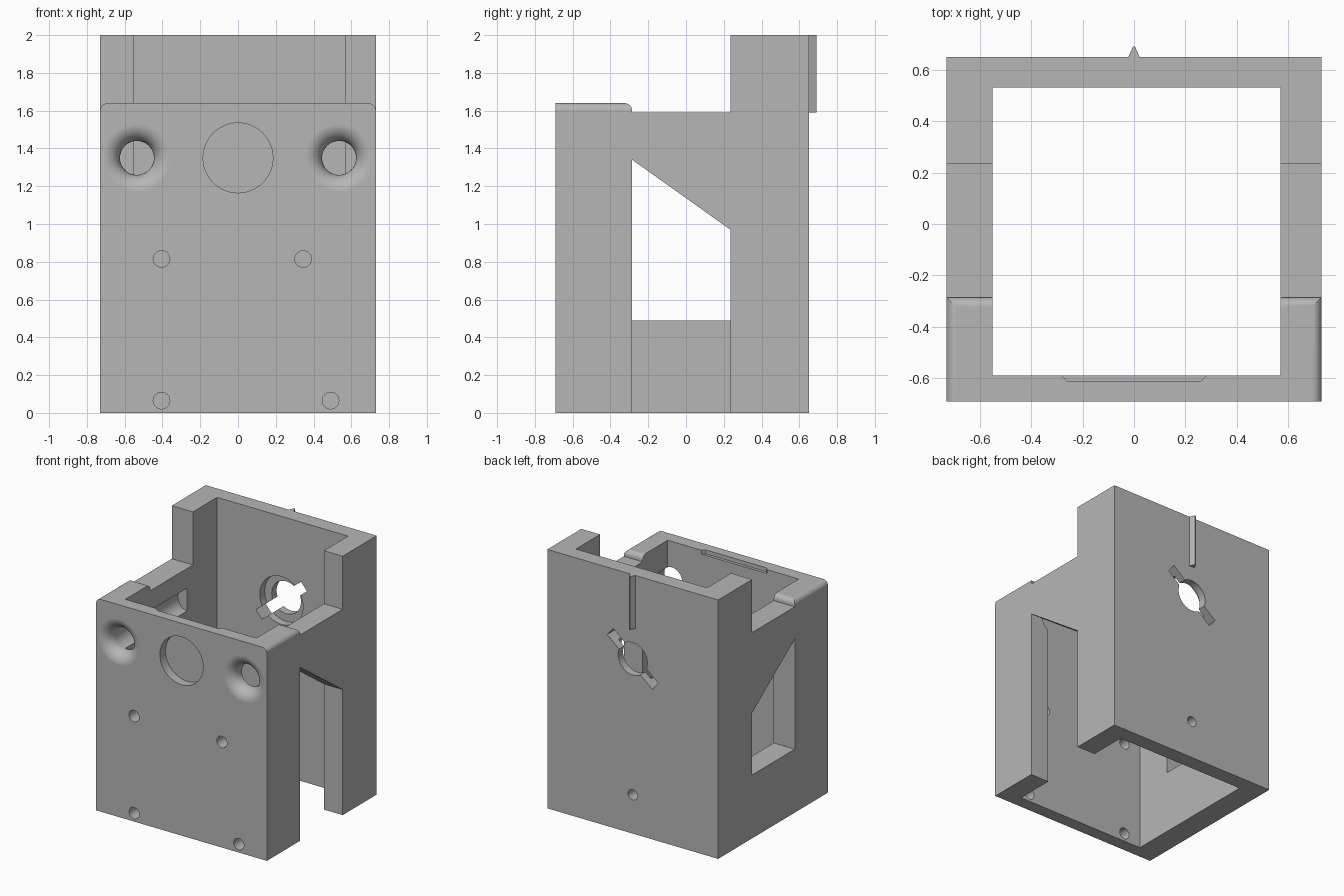
import bpy, bmesh, math
from mathutils import Vector

cube = bpy.data.objects.get("Cube")
if cube:
    bpy.data.objects.remove(cube, do_unlink=True)

grey = bpy.data.materials.new("plain grey")
grey.use_nodes = True
grey.diffuse_color = (0.47, 0.47, 0.47, 1)
grey.node_tree.nodes["Principled BSDF"].inputs["Base Color"].default_value = grey.diffuse_color


def finish(name, bm):
    bmesh.ops.recalc_face_normals(bm, faces=bm.faces)
    mesh = bpy.data.meshes.new(name)
    bm.to_mesh(mesh)
    bm.free()
    mesh.materials.append(grey)
    obj = bpy.data.objects.new(name, mesh)
    bpy.context.collection.objects.link(obj)
    return obj


def prism_mesh(points, vector):
    bm = bmesh.new()
    face = bm.faces.new([bm.verts.new(p) for p in points])
    moved = bmesh.ops.extrude_face_region(bm, geom=[face])["geom"]
    bmesh.ops.translate(bm, vec=vector,
                        verts=[v for v in moved if isinstance(v, bmesh.types.BMVert)])
    # extruding a lone face keeps the start cap, so the prism is closed
    return bm


def side_prism(name, profile, x0, x1):
    """Profile in (y, z), extruded along x."""
    return finish(name, prism_mesh([(x0, y, z) for y, z in profile], (x1 - x0, 0, 0)))


def box(name, x0, x1, y0, y1, z0, z1):
    return side_prism(name, [(y0, z0), (y1, z0), (y1, z1), (y0, z1)], x0, x1)


def lathe_y(name, x, z, profile, sides=48):
    """Profile in (radius, y), turned around an axis along y."""
    bm = bmesh.new()
    rings = []
    for r, y in profile:
        angles = [2 * math.pi * i / sides for i in range(sides)]
        rings.append([bm.verts.new((x + r * math.cos(a), y, z + r * math.sin(a))) for a in angles])
    for a, b in zip(rings, rings[1:]):
        for i in range(sides):
            j = (i + 1) % sides
            bm.faces.new((a[i], a[j], b[j], b[i]))
    bm.faces.new(rings[0])
    bm.faces.new(rings[-1])
    return finish(name, bm)


# Housing body: stepped side profile
W, FRONT, BACK = 0.73, -0.69, 0.65
S0, S1, LEDGE, TOP = -0.285, 0.235, 1.59, 1.64
outline = [(FRONT, 0), (BACK, 0), (BACK, 2), (S1, 2),
           (S1, LEDGE), (S0, LEDGE), (S0, TOP), (FRONT, TOP)]
bm = prism_mesh([(-W, y, z) for y, z in outline], (2 * W, 0, 0))

# Rounded top edges of the front block (front edge stays sharp)
rounded = [e for e in bm.edges
           if all(abs(v.co.z - TOP) < 1e-4 for v in e.verts)
           and not all(abs(v.co.y - FRONT) < 1e-4 for v in e.verts)]
bmesh.ops.bevel(bm, geom=rounded, offset=0.04, segments=6, profile=0.5, affect='EDGES')
housing = finish("housing", bm)

cutters = []

# Open cavity from top to bottom
cutters.append(box("cavity_cutter", -0.55, 0.57, -0.59, 0.53, -0.2, 2.2))

# Side openings with sloped tops: left reaches the base, right is a window
for name, x0, x1, bottom in (("left_slot_cutter", 0.45, 0.9, -0.2),
                             ("right_window_cutter", -0.9, -0.45, 0.49)):
    cutters.append(side_prism(name, [(S0, bottom), (S1, bottom), (S1, 0.97), (S0, 1.34)], x0, x1))

# Flared rod holes, running on into the side walls
flare = [(0.18 - 0.09 * math.sin(a), FRONT + 0.09 * (1 - math.cos(a)))
         for a in [math.radians(10 * i) for i in range(10)]]
for side in (-1, 1):
    cutters.append(lathe_y("rod_hole_cutter", side * 0.535, 1.35,
                           [(0.18, FRONT - 0.1)] + flare + [(0.09, 0.16)]))

# Blind round pocket in the front
cutters.append(lathe_y("front_pocket_cutter", 0, 1.35, [(0.185, -0.8), (0.185, -0.62)]))

# Small screw holes
for x, z in ((-0.405, 0.815), (0.345, 0.815), (-0.405, 0.065), (0.49, 0.065)):
    cutters.append(lathe_y("screw_hole_cutter", x, z, [(0.044, -0.8), (0.044, -0.5)], 24))
cutters.append(lathe_y("back_screw_hole_cutter", 0, 0.3, [(0.04, 0.4), (0.04, 0.8)], 24))

# Back opening: inner counterbore, through hole and diagonal keyway
cutters.append(lathe_y("counterbore_cutter", 0, 1.35, [(0.185, 0.45), (0.185, 0.59)]))
cutters.append(lathe_y("back_hole_cutter", 0, 1.35, [(0.125, 0.4), (0.125, 0.8)]))
along, across = Vector((0.77, 0, 0.64)), Vector((-0.64, 0, 0.77))
centre = Vector((0, 0.4, 1.35))
keyway = [centre + along * a + across * b
          for a, b in ((-0.25, -0.04), (0.25, -0.04), (0.25, 0.04), (-0.25, 0.04))]
cutters.append(finish("keyway_cutter", prism_mesh(keyway, (0, 0.4, 0))))

# Shallow chamfered relief on the inner top edge of the front wall
relief = [(-0.28, -0.55), (0.28, -0.55), (0.28, -0.59), (0.26, -0.612),
          (-0.26, -0.612), (-0.28, -0.59)]
cutters.append(finish("relief_cutter",
                      prism_mesh([(x, y, 1.61) for x, y in relief], (0, 0, 0.2))))

bpy.ops.object.select_all(action='DESELECT')
bpy.context.view_layer.objects.active = housing
housing.select_set(True)
for cutter in cutters:
    cutter.hide_render = True
    mod = housing.modifiers.new("cut", 'BOOLEAN')
    mod.operation, mod.solver, mod.object = 'DIFFERENCE', 'EXACT', cutter
    bpy.ops.object.modifier_apply(modifier=mod.name)
for cutter in cutters:
    bpy.data.objects.remove(cutter, do_unlink=True)

# Smooth curved cuts, with flat walls kept flat
bpy.ops.object.shade_smooth_by_angle(angle=math.radians(30))
weighted = housing.modifiers.new("weighted normals", 'WEIGHTED_NORMAL')
weighted.keep_sharp = True

# Pointed rib on the back wall
finish("back_rib", prism_mesh([(-0.024, 0.645, LEDGE), (0.024, 0.645, LEDGE),
                               (0.004, 0.69, LEDGE), (-0.004, 0.69, LEDGE)], (0, 0, 2 - LEDGE)))
